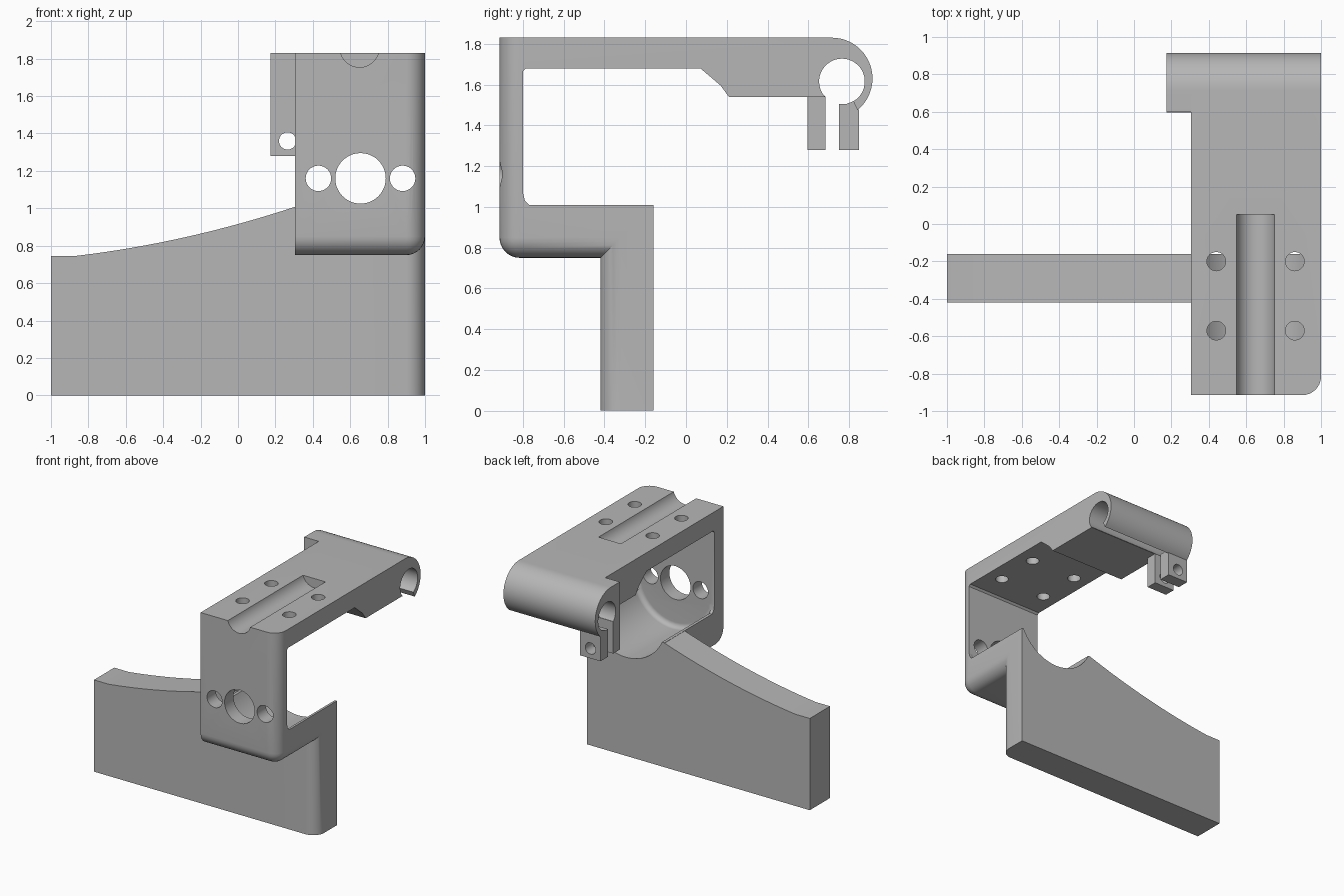
import bpy, bmesh, math
from mathutils import Vector

if "Cube" in bpy.data.objects:
    bpy.data.objects.remove(bpy.data.objects["Cube"])

grey = bpy.data.materials.new("plain_grey")
grey.use_nodes = True
colour = (0.47, 0.47, 0.47, 1)
grey.diffuse_color = colour
grey.node_tree.nodes["Principled BSDF"].inputs["Base Color"].default_value = colour

LEFT, RIGHT = 0.305, 1.0          # bracket width
FRONT, BLADE_Y, BACK = -0.915, -0.42, -0.16
SHELF_Z, TOP_Z = 0.75, 1.83
HOLE_X, HOLE_Z = 0.655, 1.16      # centre of the large front hole


def arc(cx, cy, r, start, end, steps):
    angles = [math.radians(start + (end - start) * i / steps) for i in range(steps + 1)]
    return [(cx + r * math.cos(a), cy + r * math.sin(a)) for a in angles]


def circle(cx, cy, r):
    return arc(cx, cy, r, 0, 360, 48)[:-1]


def prism(name, axis, points, low, high, rounded=None, radius=0.1):
    """Extrude a profile along an axis, rounding edges chosen by a rule."""
    place = {"X": lambda p, d: (d, p[0], p[1]),
             "Y": lambda p, d: (p[0], d, p[1]),
             "Z": lambda p, d: (p[0], p[1], d)}[axis]
    bm = bmesh.new()
    cap = bm.faces.new([bm.verts.new(place(p, low)) for p in points])
    res = bmesh.ops.extrude_face_region(bm, geom=[cap], use_keep_orig=True)
    verts = [g for g in res["geom"] if isinstance(g, bmesh.types.BMVert)]
    bmesh.ops.translate(bm, verts=verts, vec=Vector(place((0, 0), high - low)))
    bmesh.ops.recalc_face_normals(bm, faces=bm.faces[:])
    if rounded:
        edges = [e for e in bm.edges if rounded(*[v.co for v in e.verts])]
        bmesh.ops.bevel(bm, geom=edges, offset=radius, offset_type='OFFSET',
                        segments=8, profile=0.5, affect='EDGES')
    mesh = bpy.data.meshes.new(name)
    bm.to_mesh(mesh)
    bm.free()
    mesh.materials.append(grey)
    obj = bpy.data.objects.new(name, mesh)
    bpy.context.collection.objects.link(obj)
    return obj


def activate(obj):
    bpy.ops.object.select_all(action='DESELECT')
    obj.select_set(True)
    bpy.context.view_layer.objects.active = obj


def cut(targets, cutter):
    cutter.hide_render = True
    for obj in targets:
        mod = obj.modifiers.new("cut", 'BOOLEAN')
        mod.operation, mod.solver, mod.object = 'DIFFERENCE', 'EXACT', cutter
        activate(obj)
        bpy.ops.object.modifier_apply(modifier=mod.name)
    bpy.data.objects.remove(cutter)


def near(a, b, axis, value):
    return abs(a[axis] - value) < 1e-4 and abs(b[axis] - value) < 1e-4


def outer_edge(a, b):
    side, front = near(a, b, 0, RIGHT), near(a, b, 1, FRONT)
    bottom = near(a, b, 2, SHELF_Z)
    return (side and front) or (front and bottom) or (side and bottom) \
        or (side and near(a, b, 1, BLADE_Y))


# Open clamp section shared by the bracket and its side ear
clamp = [(0.685, 1.54)] + arc(0.765, 1.615, 0.112, 224, -60, 40) \
    + arc(0.715, 1.63, 0.2, -51, 90, 24)

# Bracket: shelf, blade root, front plate, arm and clamp in one side profile
bracket = prism("bracket", "X", [
    (FRONT, SHELF_Z), (BLADE_Y, SHELF_Z), (BLADE_Y, 0), (BACK, 0), (BACK, 1.01),
    (-0.77, 1.01), (-0.79, 1.03), (-0.8, 1.07), (-0.8, 1.665), (-0.785, 1.68),
    (0.07, 1.68), (0.17, 1.595), (0.21, 1.54)] + clamp + [(FRONT, TOP_Z)],
    LEFT, RIGHT, outer_edge)

# Round pocket in the shelf, with a filleted end
cut([bracket], prism("pocket_cutter", "Y", circle(HOLE_X, HOLE_Z, 0.36), -0.8, 0.1,
                     lambda a, b: near(a, b, 1, -0.8), 0.04))

# Front plate holes
for x, r in ((HOLE_X, 0.135), (0.43, 0.068), (0.88, 0.068)):
    cut([bracket], prism("front_hole_cutter", "Y", circle(x, HOLE_Z, r), -1.1, -0.6))

# Groove and four holes in the top plate
cut([bracket], prism("groove_cutter", "Y", circle(0.65, 1.859, 0.105), -1.1, 0.05))
for x in (0.44, 0.86):
    for y in (-0.2, -0.57):
        cut([bracket], prism("top_hole_cutter", "Z", circle(x, y, 0.05), 1.6, 1.95))

# Blade with a rising curved top
rise = [-0.87 + (LEFT + 0.87) * i / 16 for i in range(17)]
curve = [(x, 0.745 + 0.118 * (x + 0.87) + 0.09 * (x + 0.87) ** 2) for x in rise]
blade = prism("blade", "Y", [(LEFT, 0), (-1, 0), (-1, 0.745)] + curve, BLADE_Y, BACK)

# Clamp ear beside the arm, with two pinch tabs
ear = prism("clamp_ear", "X", [(0.6, TOP_Z), (0.6, 1.54)] + clamp, 0.175, LEFT)
front_tab = prism("front_clamp_tab", "X",
                  [(0.595, 1.28), (0.685, 1.28), (0.685, 1.54), (0.595, 1.54)], 0.175, 0.36)
rear_tab = prism("rear_clamp_tab", "X",
                 [(0.75, 1.28), (0.848, 1.28), (0.848, 1.475), (0.821, 1.518),
                  (0.787, 1.505), (0.75, 1.504)], 0.175, 0.36)
cut([front_tab, rear_tab],
    prism("tab_hole_cutter", "Y", circle(0.265, 1.36, 0.046), 0.5, 1.0))

for obj in (bracket, blade, ear, front_tab, rear_tab):
    activate(obj)
    bpy.ops.object.shade_smooth_by_angle(angle=math.radians(30))
